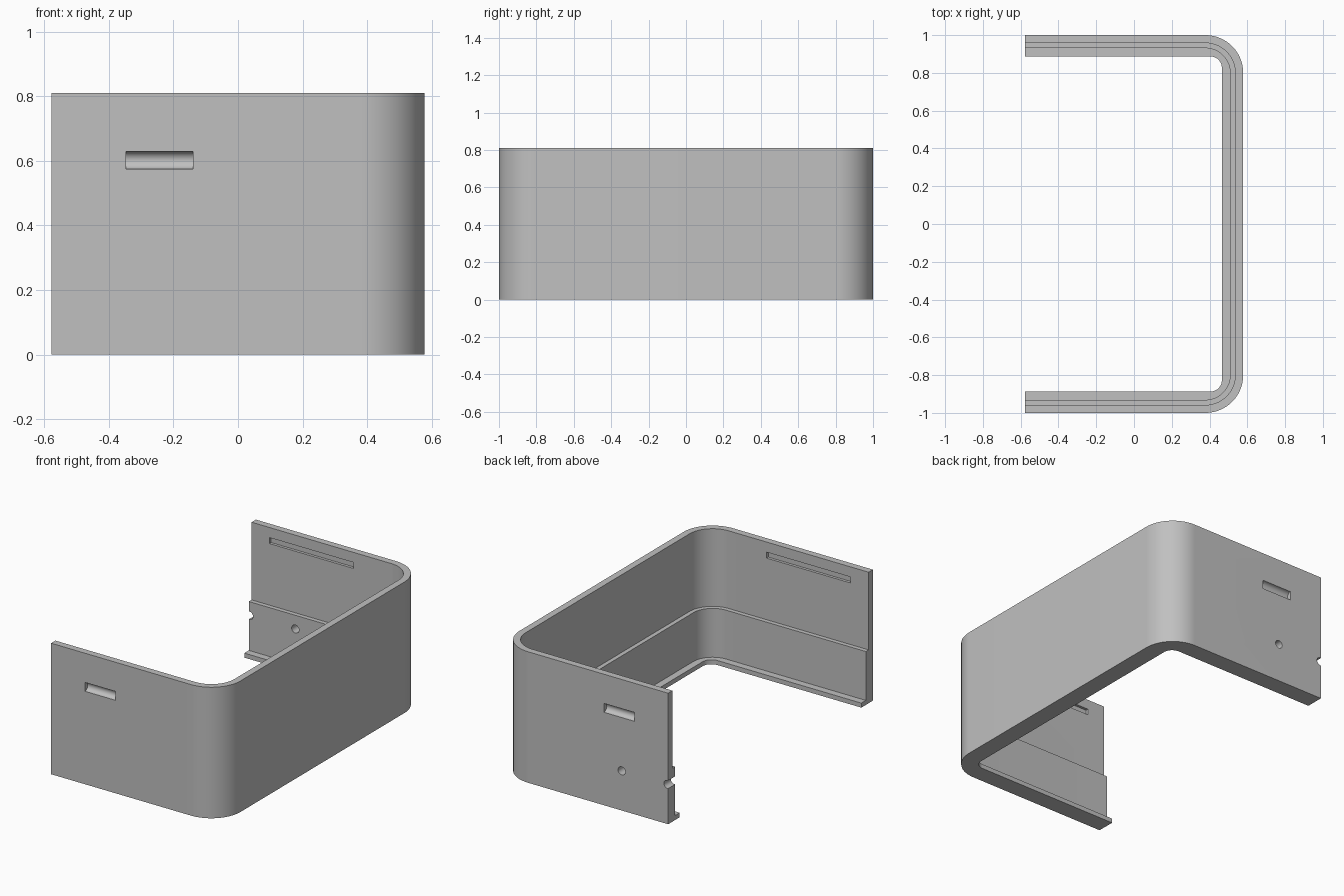
import bpy, bmesh, math
from mathutils import Matrix, Vector

cube = bpy.data.objects.get("Cube")
if cube:
    bpy.data.objects.remove(cube, do_unlink=True)

HX, HY, HEIGHT = 0.578, 1.0, 0.81
CORNER_R, STEPS = 0.2, 24

grey = bpy.data.materials.new("plain grey")
grey.use_nodes = True
colour = (0.53, 0.53, 0.53, 1)
grey.diffuse_color = colour
grey.node_tree.nodes["Principled BSDF"].inputs["Base Color"].default_value = colour


def make_object(name, bm):
    bmesh.ops.recalc_face_normals(bm, faces=bm.faces)
    mesh = bpy.data.meshes.new(name)
    bm.to_mesh(mesh)
    bm.free()
    mesh.materials.append(grey)
    obj = bpy.data.objects.new(name, mesh)
    bpy.context.collection.objects.link(obj)
    return obj


def u_path(inset, radius):
    """Plan line of the U, moved inwards from the outside face."""
    x, y = HX - inset, HY - inset
    half = [(x - radius + radius * math.cos(a), radius - y - radius * math.sin(a))
            for a in (math.pi / 2 * (1 - i / STEPS) for i in range(STEPS + 1))]
    front = [(-HX, -y)] + [(px, -(y - radius) - (-(y - radius) - py)) for px, py in half]
    return front + [(px, -py) for px, py in reversed(front)]


# Wall cross-section: inset from the outside, height, corner radius
section = [(0, 0, CORNER_R), (0, HEIGHT, CORNER_R),
           (0.042, HEIGHT, 0.158), (0.042, 0.33, 0.158),
           (0.069, 0.33, 0.131), (0.069, 0.028, 0.131),
           (0.113, 0.028, 0.06), (0.113, 0, 0.06)]

# Stepped wall swept round the U
bm = bmesh.new()
rails = [[bm.verts.new((x, y, z)) for x, y in u_path(inset, r)]
         for inset, z, r in section]
for a, b in zip(rails, rails[1:] + rails[:1]):
    for i in range(len(a) - 1):
        bm.faces.new((a[i], a[i + 1], b[i + 1], b[i]))
for end in (0, -1):
    bm.faces.new([rail[end] for rail in rails])
wall = make_object("u_shaped_wall", bm)


def cylinder_cutter(name, centre, radius, length, axis):
    bm = bmesh.new()
    turn = Matrix.Rotation(math.pi / 2, 4, 'Y' if axis == 'X' else 'X')
    bmesh.ops.create_cone(bm, cap_ends=True, segments=48, radius1=radius,
                          radius2=radius, depth=length,
                          matrix=Matrix.Translation(centre) @ turn)
    return make_object(name, bm)


def box_cutter(name, centre, size):
    bm = bmesh.new()
    bmesh.ops.create_cube(bm, size=1, matrix=Matrix.Translation(centre)
                          @ Matrix.Diagonal(Vector(size)).to_4x4())
    return make_object(name, bm)


# Finger scoops outside and long latch grooves inside, on both arms
cutters = []
for side, label in ((-1, "front"), (1, "back")):
    cutters.append(cylinder_cutter(label + "_scoop_cutter",
                                   (-0.243, side * HY, 0.602), 0.0275, 0.208, 'X'))
    cutters.append(box_cutter(label + "_groove_cutter",
                              (-0.168, side * 0.95, 0.729), (0.575, 0.05, 0.037)))

# Screw hole and open cable notch through the back arm
for label, x in (("hole", -0.26), ("notch", -0.574)):
    cutters.append(cylinder_cutter(label + "_cutter", (x, 0.95, 0.245),
                                   0.025, 0.3, 'Y'))

bpy.ops.object.select_all(action='DESELECT')
bpy.context.view_layer.objects.active = wall
wall.select_set(True)
for cutter in cutters:
    cutter.hide_render = True
    mod = wall.modifiers.new(cutter.name, 'BOOLEAN')
    mod.operation = 'DIFFERENCE'
    mod.solver = 'EXACT'
    mod.object = cutter
    bpy.ops.object.modifier_apply(modifier=mod.name)
    bpy.data.objects.remove(cutter, do_unlink=True)

bpy.ops.object.shade_smooth_by_angle(angle=math.radians(30))
